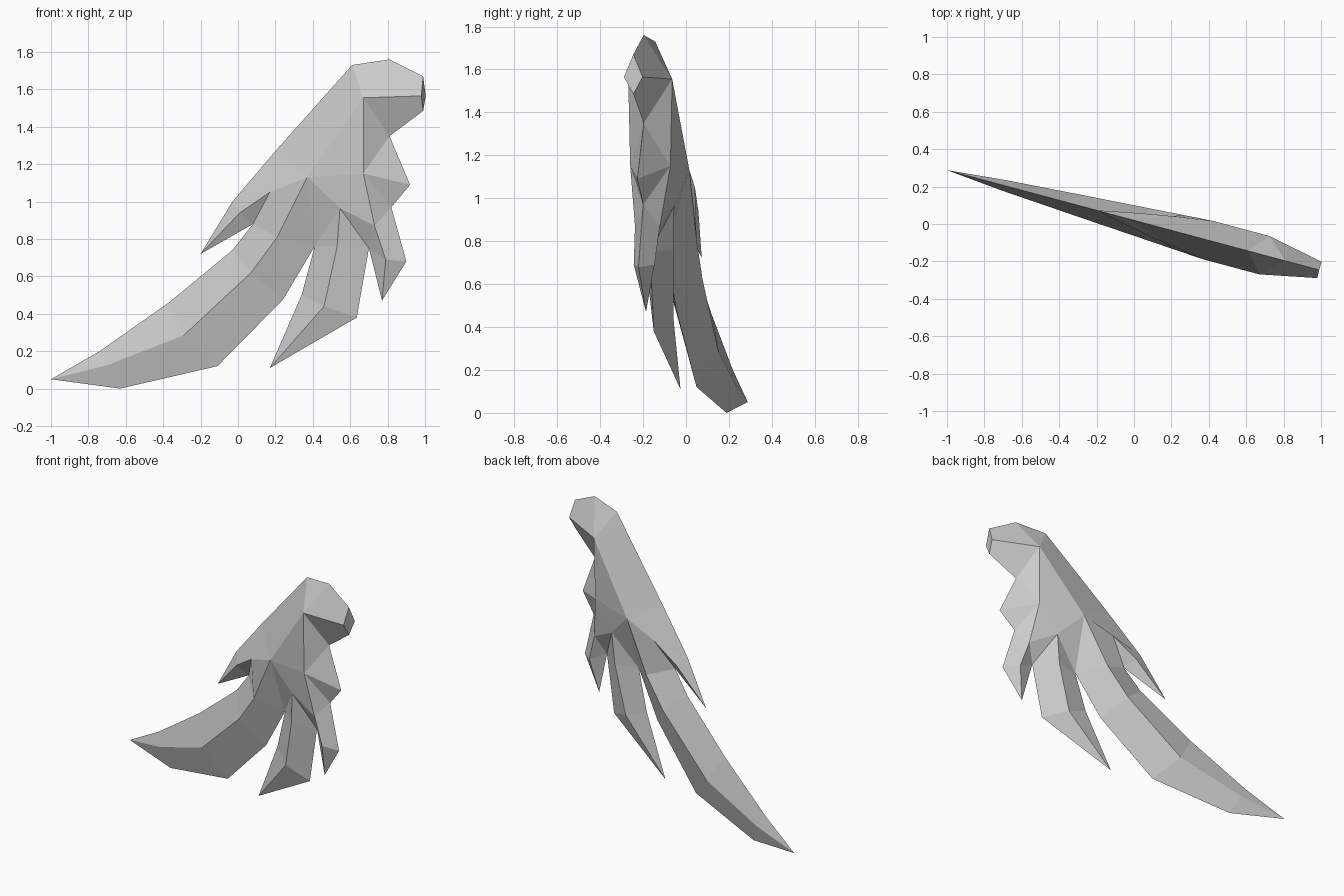
import bpy, bmesh, math
from mathutils import Vector

if "Cube" in bpy.data.objects:
    bpy.data.objects.remove(bpy.data.objects["Cube"])

TURN = math.radians(-15)      # the whole wing stands in a plane turned about z
C, S = math.cos(TURN), -math.sin(TURN)

grey = bpy.data.materials.new("light_grey")
grey.use_nodes = True
grey.diffuse_color = (0.6, 0.6, 0.6, 1)
grey.node_tree.nodes["Principled BSDF"].inputs["Base Color"].default_value = (0.6, 0.6, 0.6, 1)


def pt(x, z, t=0.0):
    """Point at front position x, z, raised t in front of the wing plane."""
    return Vector(((x + S * t) / C, -t, z))


def band(a, b):
    """Faces between two point rows of equal length; repeated points give triangles."""
    return [(a[i], a[i + 1], b[i + 1], b[i]) for i in range(len(a) - 1)]


def fan(centre, row):
    return band([centre] * len(row), row)


def make(name, faces):
    """Front half shell, mirrored to the back through the wing plane."""
    bm = bmesh.new()
    verts = {}
    for f in faces:
        corners = []
        for p in f:
            key = tuple(round(c, 5) for c in p)
            if key not in verts:
                verts[key] = bm.verts.new(p)
            if verts[key] not in corners:
                corners.append(verts[key])
        if len(corners) > 2:
            face = bm.faces.new(corners)
            face.normal_update()
            if face.normal.y > 0:
                face.normal_flip()
    mesh = bpy.data.meshes.new(name)
    bm.to_mesh(mesh)
    bm.free()
    mesh.materials.append(grey)
    ob = bpy.data.objects.new(name, mesh)
    bpy.context.collection.objects.link(ob)
    ob.location.y = 0.02
    ob.rotation_euler.z = TURN
    m = ob.modifiers.new("front_to_back", "MIRROR")
    m.use_axis = (False, True, False)
    m.merge_threshold = 0.0005


# Points shared between neighbouring parts
brow, jaw = pt(0.61, 1.73), pt(0.81, 1.35)
cheek = pt(0.67, 1.555, 0.106)
chest = pt(0.67, 1.15, 0.097)
hub = pt(0.37, 1.13, 0.106)
spur_root, spur_top, spur_pit = pt(0.17, 1.05, 0.075), pt(-0.03, 1.0), pt(0.08, 0.88)
mid_root, small_root = pt(0.545, 0.965, 0.08), pt(0.73, 0.87, 0.06)
crotch_long, crotch_small = pt(0.41, 0.76), pt(0.70, 0.75)
notch = pt(0.82, 0.97)

# Body: long crest, ridge and the fans around chest and hub
make("body",
     band([spur_top, pt(0.2, 1.27), brow], [spur_root, hub, cheek])
     + fan(chest, [mid_root, hub, cheek, jaw, pt(0.92, 1.09), notch, small_root, mid_root])
     + fan(mid_root, [small_root, crotch_small])
     + fan(hub, [mid_root, crotch_long]))

# Head: blunt top end with a diamond tip
crown, tip_top, tip_low = pt(0.81, 1.76), pt(0.99, 1.67), pt(0.99, 1.485)
tip = pt(0.98, 1.565, 0.045)
ridge = [cheek, cheek, tip, tip_low]
make("head", band([brow, crown, tip_top, tip_low], ridge)
     + band(ridge, [jaw, jaw, tip_low, tip_low]))

# Long feather sweeping down to the side
end = pt(-1.0, 0.05)
ridge = [hub, pt(0.21, 0.81, 0.095), pt(0.07, 0.62, 0.085),
         pt(-0.29, 0.285, 0.06), pt(-0.70, 0.125, 0.03), end]
make("long_feather",
     band([spur_root, spur_pit, pt(-0.03, 0.74), pt(-0.37, 0.46), pt(-0.74, 0.2), end], ridge)
     + band(ridge, [crotch_long, crotch_long, pt(0.24, 0.475), pt(-0.11, 0.12), pt(-0.63, 0.0), end]))

# Middle feather
end = pt(0.17, 0.11)
ridge = [mid_root, pt(0.53, 0.76, 0.07), pt(0.46, 0.44, 0.05), end]
make("middle_feather",
     band([crotch_long, crotch_long, pt(0.34, 0.5), end], ridge)
     + band(ridge, [crotch_small, crotch_small, pt(0.635, 0.38), end]))

# Small feather
end = pt(0.77, 0.47)
ridge = [small_root, pt(0.79, 0.69, 0.05), end]
make("small_feather",
     band([crotch_small, crotch_small, end], ridge)
     + band(ridge, [notch, pt(0.90, 0.68), end]))

# Spur below the crest
end = pt(-0.2, 0.72)
ridge = [spur_root, pt(0.01, 0.94, 0.045), end]
make("spur", band([spur_top, spur_top, end], ridge)
     + band(ridge, [spur_pit, spur_pit, end]))
